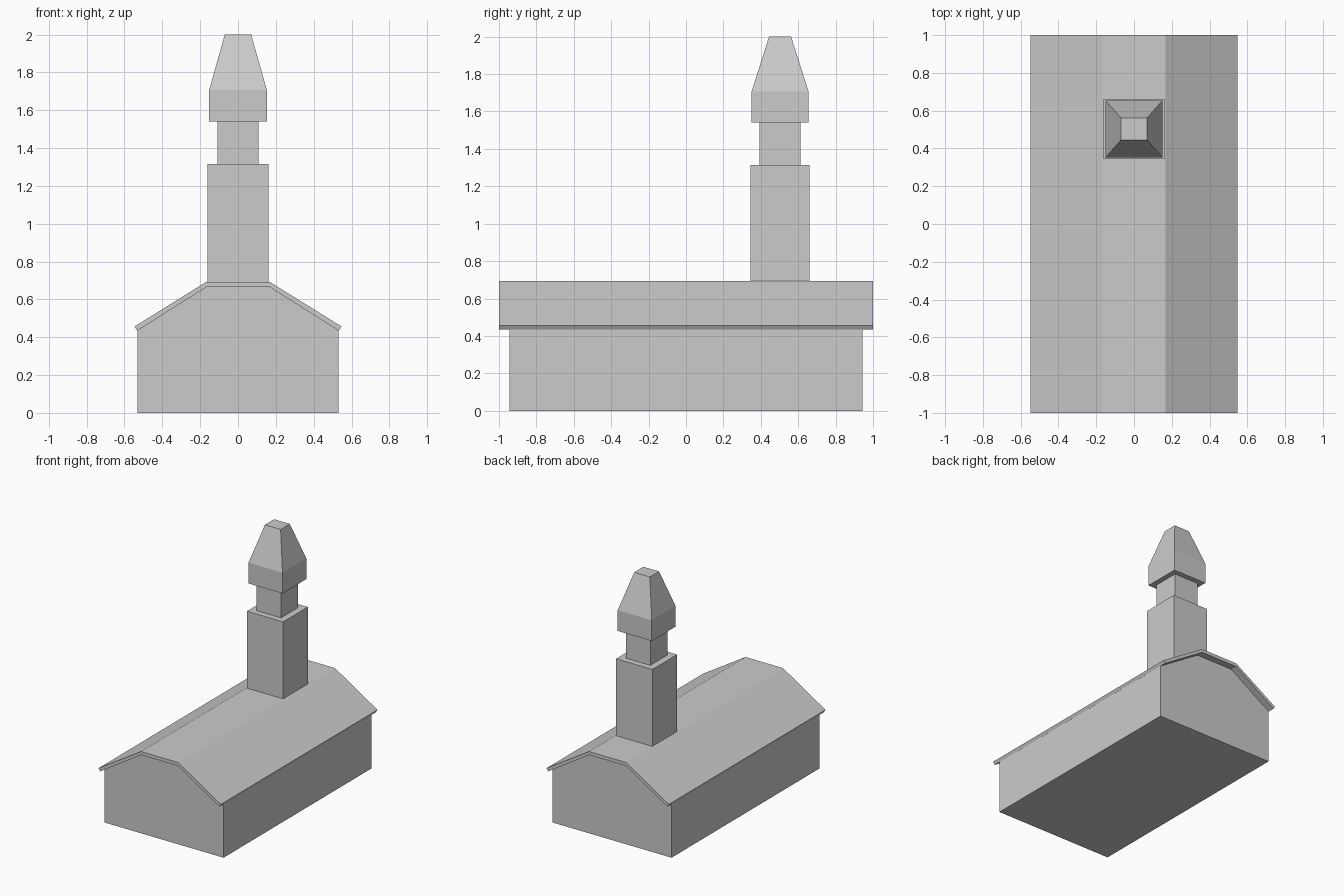
import bpy

if "Cube" in bpy.data.objects:
    bpy.data.objects.remove(bpy.data.objects["Cube"])


def make(name, verts, faces):
    mesh = bpy.data.meshes.new(name)
    mesh.from_pydata(verts, [], faces)
    obj = bpy.data.objects.new(name, mesh)
    bpy.context.collection.objects.link(obj)
    return obj


def loft(name, rings):
    """Closed solid joining matching rings of points, capped at both ends."""
    n = len(rings[0])
    faces = [tuple(reversed(range(n)))]
    for r in range(len(rings) - 1):
        for i in range(n):
            j = (i + 1) % n
            faces.append((r * n + i, r * n + j, (r + 1) * n + j, (r + 1) * n + i))
    faces.append(tuple(range((len(rings) - 1) * n, len(rings) * n)))
    return make(name, [p for ring in rings for p in ring], faces)


def extrude_y(name, profile, half):
    """Extrude an x-z outline (clockwise from the front) along y."""
    return loft(name, [[(x, y, z) for x, z in profile] for y in (-half, half)])


def tower_part(name, levels):
    """Stack of rectangles (half width x, half depth y, z) around the tower axis."""
    cy = 0.503
    return loft(name, [[(-a, cy - b, z), (a, cy - b, z), (a, cy + b, z), (-a, cy + b, z)]
                       for a, b, z in levels])


def mirrored(half):
    """Left half of an outline plus its mirror image."""
    return half + [(-x, z) for x, z in reversed(half)]


# Hall with flat-topped gable
extrude_y("hall", mirrored([(-0.532, 0), (-0.532, 0.435), (-0.167, 0.665)]), 0.944)

# Thin roof shell overhanging the gable ends
outer = mirrored([(-0.547, 0.457), (-0.167, 0.693)])
inner = mirrored([(-0.533, 0.434), (-0.167, 0.665)])
extrude_y("roof", outer + inner[::-1], 1.0)

# Square tower, narrow neck and tapered cap
tower_part("tower", [(0.162, 0.158, 0.68), (0.162, 0.158, 1.315)])
tower_part("tower_neck", [(0.109, 0.109, 1.315), (0.109, 0.109, 1.54)])
tower_part("tower_cap", [(0.152, 0.152, 1.54), (0.152, 0.152, 1.708), (0.07, 0.059, 2.0)])
